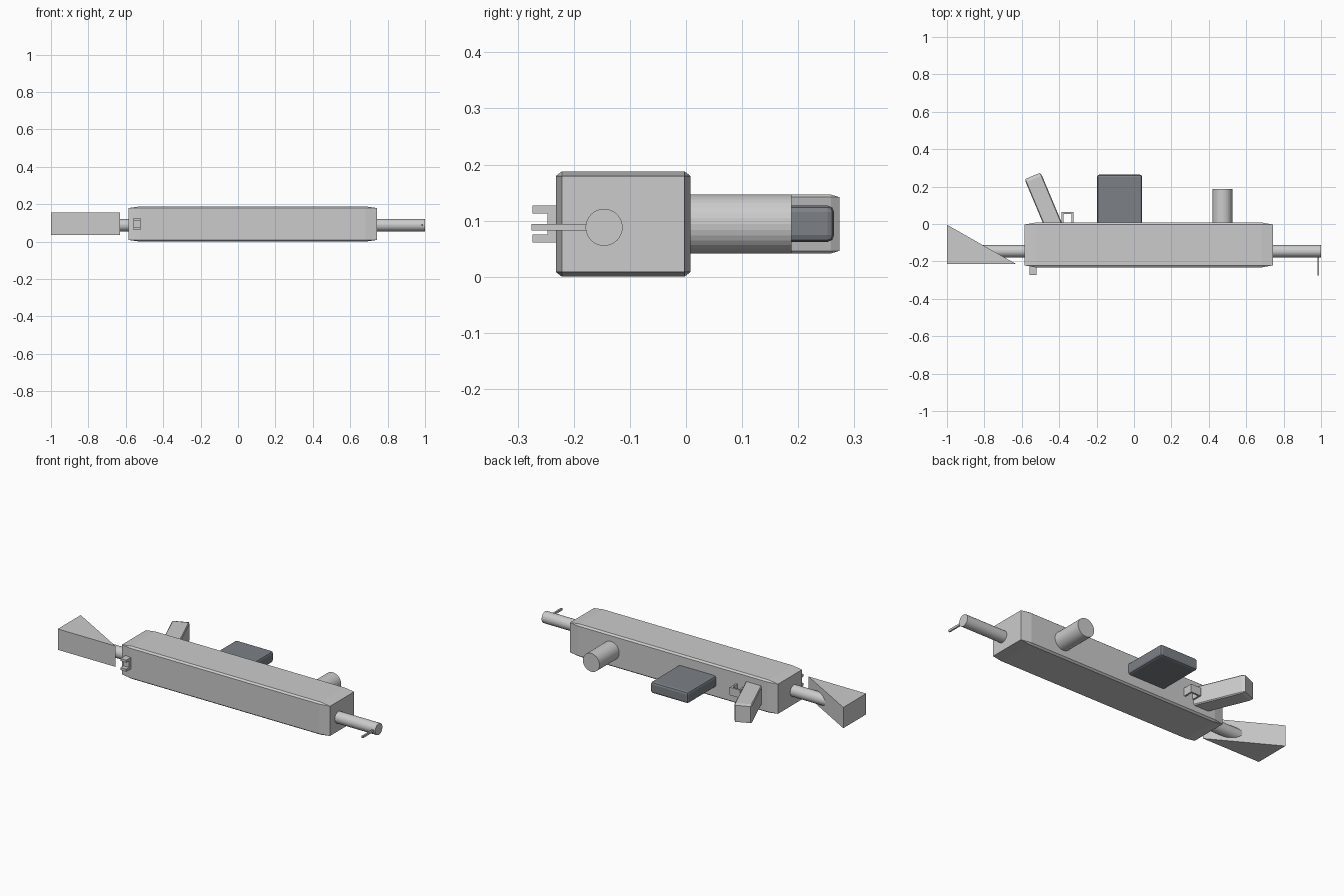
import bpy, bmesh, math
from mathutils import Matrix, Vector

if "Cube" in bpy.data.objects:
    bpy.data.objects.remove(bpy.data.objects["Cube"])

dark = bpy.data.materials.new("dark_grey")
dark.diffuse_color = (0.2, 0.22, 0.24, 1)
dark.use_nodes = True
dark.node_tree.nodes["Principled BSDF"].inputs["Base Color"].default_value = dark.diffuse_color


def finish(bm, name, mat=None):
    bmesh.ops.recalc_face_normals(bm, faces=bm.faces)
    me = bpy.data.meshes.new(name)
    bm.to_mesh(me)
    bm.free()
    ob = bpy.data.objects.new(name, me)
    bpy.context.collection.objects.link(ob)
    if mat:
        me.materials.append(mat)
    return ob


def box(name, lo, hi, bevel=0, before=False, segs=1, matrix=None, mat=None):
    """Box from corner to corner; before=True bevels the unit cube prior to scaling."""
    lo, hi = Vector(lo), Vector(hi)
    bm = bmesh.new()
    bmesh.ops.create_cube(bm, size=1)

    def chamfer():
        if bevel:
            bmesh.ops.bevel(bm, geom=bm.edges[:], offset=bevel, segments=segs,
                            profile=0.5, affect='EDGES')
    if before:
        chamfer()
    bm.transform(Matrix.Translation((lo + hi) / 2) @ Matrix.Diagonal((*(hi - lo), 1)))
    if not before:
        chamfer()
    if matrix:
        bm.transform(matrix)
    return finish(bm, name, mat)


def rod(name, a, b, r):
    a, b = Vector(a), Vector(b)
    d = b - a
    bm = bmesh.new()
    bmesh.ops.create_cone(bm, cap_ends=True, segments=32, radius1=r, radius2=r, depth=d.length)
    bm.transform(Matrix.Translation((a + b) / 2) @ d.to_track_quat('Z', 'Y').to_matrix().to_4x4())
    return finish(bm, name)


# Main body, chamfer stretched along its length
box("body", (-0.585, -0.232, 0), (0.742, 0.008, 0.188), 0.045, before=True)

# Barrel and the stock tube at the other end
rod("barrel", (0.70, -0.146, 0.088), (1.0, -0.146, 0.088), 0.033)
rod("stock_tube", (-0.90, -0.146, 0.088), (-0.54, -0.146, 0.088), 0.033)

# Wedge stock
bm = bmesh.new()
f = bm.faces.new([bm.verts.new((x, y, 0.036)) for x, y in
                  ((-1, -0.004), (-1, -0.213), (-0.632, -0.213))])
ext = bmesh.ops.extrude_face_region(bm, geom=[f])
bmesh.ops.translate(bm, vec=(0, 0, 0.12),
                    verts=[v for v in ext["geom"] if isinstance(v, bmesh.types.BMVert)])
finish(bm, "stock")

# Magazine and foregrip
box("magazine", (-0.197, -0.05, 0.062), (0.043, 0.264, 0.127), 0.012, segs=2, mat=dark)
rod("foregrip", (0.473, -0.03, 0.094), (0.473, 0.188, 0.094), 0.053)

# Slanted rear grip
tilt = Matrix.Translation((-0.542, 0.257, 0)) @ Matrix.Rotation(math.radians(22.8), 4, 'Z')
box("rear_grip", (-0.047, -0.36, 0.041), (0.047, 0, 0.147), 0.05, before=True, matrix=tilt)

# Trigger guard loop
box("guard_bar", (-0.388, 0.053, 0.071), (-0.323, 0.063, 0.117))
for i, x in enumerate((-0.388, -0.333)):
    box(f"guard_leg_{i + 1}", (x, 0.0, 0.071), (x + 0.01, 0.056, 0.117))

# Notched rear sight and front sight blade
box("rear_sight_base", (-0.558, -0.247, 0.07), (-0.521, -0.228, 0.118))
for i, z in enumerate((0.061, 0.113)):
    box(f"rear_sight_prong_{i + 1}", (-0.558, -0.274, z), (-0.521, -0.228, z + 0.014))
box("front_sight", (0.981, -0.275, 0.082), (0.99, -0.15, 0.094))
